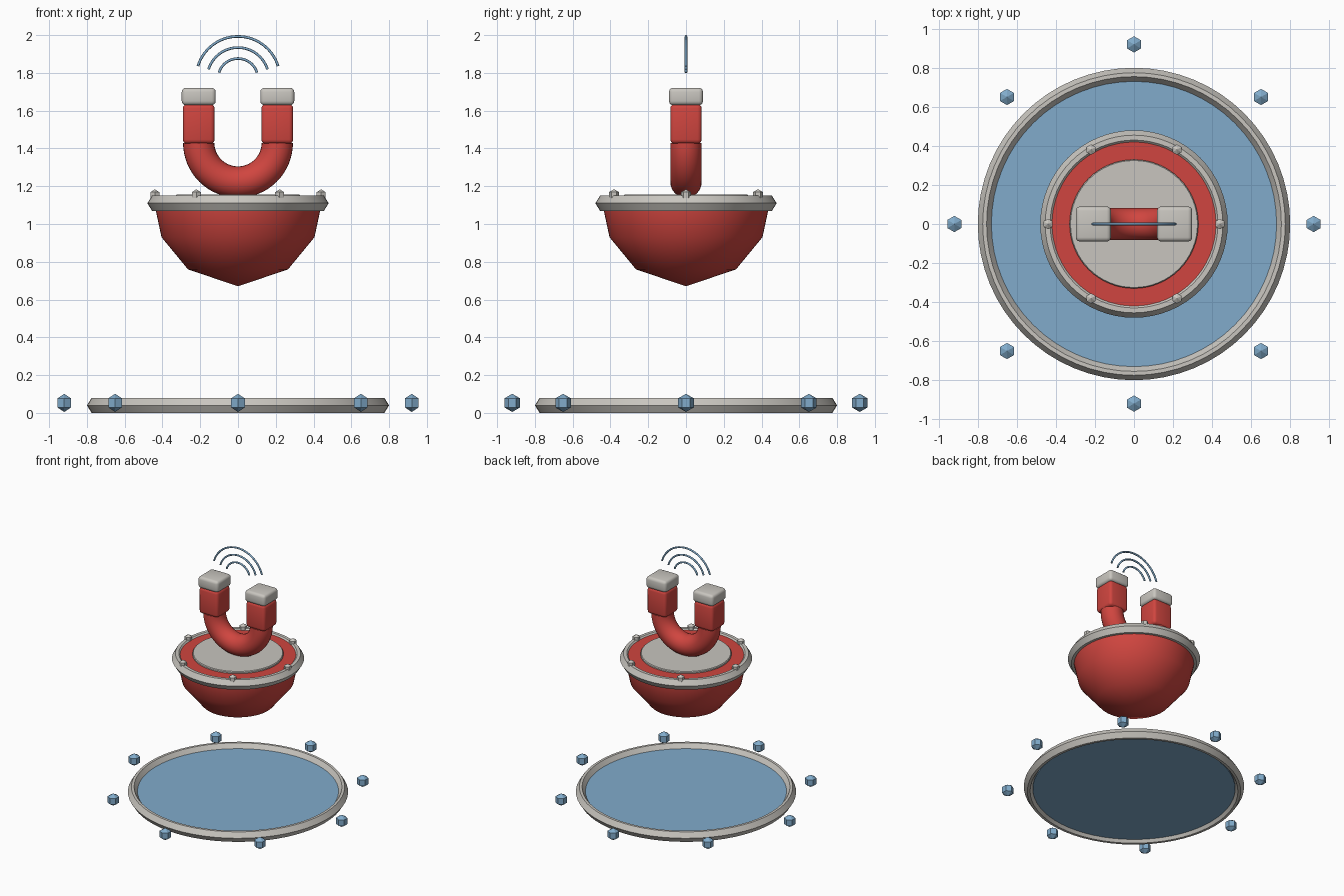
import bpy, bmesh, math
from mathutils import Vector

if "Cube" in bpy.data.objects:
    bpy.data.objects.remove(bpy.data.objects["Cube"])


def material(name, rgb):
    m = bpy.data.materials.new(name)
    m.diffuse_color = (*rgb, 1)
    m.use_nodes = True
    m.node_tree.nodes["Principled BSDF"].inputs["Base Color"].default_value = m.diffuse_color
    return m


RED = material("red paint", (0.63, 0.06, 0.05))
GREY = material("light grey metal", (0.58, 0.56, 0.52))
BLUE = material("soft blue", (0.22, 0.41, 0.60))


def finish(bm, name, mat, smooth=None):
    """Turn a bmesh into a named object; smooth is the sharp-edge angle in degrees."""
    bmesh.ops.remove_doubles(bm, verts=bm.verts, dist=1e-5)
    bmesh.ops.recalc_face_normals(bm, faces=bm.faces)
    me = bpy.data.meshes.new(name)
    bm.to_mesh(me)
    bm.free()
    me.materials.append(mat)
    ob = bpy.data.objects.new(name, me)
    bpy.context.collection.objects.link(ob)
    if smooth:
        bpy.ops.object.select_all(action='DESELECT')
        ob.select_set(True)
        bpy.context.view_layer.objects.active = ob
        bpy.ops.object.shade_smooth_by_angle(angle=math.radians(smooth))
    return ob


def lathe(name, profile, mat, n=64, closed=False, smooth=35, at=(0, 0, 0), phase=0.0):
    """Spin (radius, z) points round the z axis."""
    bm = bmesh.new()
    rings = []
    for r, z in profile:
        if r == 0:
            rings.append([bm.verts.new(Vector((0, 0, z)) + Vector(at))] * n)
        else:
            rings.append([bm.verts.new(Vector((r * math.cos(phase + math.tau * i / n),
                                               r * math.sin(phase + math.tau * i / n), z)) + Vector(at))
                          for i in range(n)])
    pairs = list(zip(rings, rings[1:])) + ([(rings[-1], rings[0])] if closed else [])
    for a, b in pairs:
        for i in range(n):
            j = (i + 1) % n
            bm.faces.new(list(dict.fromkeys((a[i], a[j], b[j], b[i]))))
    return finish(bm, name, mat, smooth)


def arc_tube(name, mat, centre_z, radius, tube, start, end, steps, sides):
    """Tube bent along an arc in the xz plane, with closed ends."""
    bm = bmesh.new()
    rings = []
    for s in range(steps + 1):
        a = math.radians(start + (end - start) * s / steps)
        ring = []
        for k in range(sides):
            t = math.tau * k / sides
            r = radius + tube * math.cos(t)
            ring.append(bm.verts.new((r * math.cos(a), tube * math.sin(t), centre_z + r * math.sin(a))))
        rings.append(ring)
    for a, b in zip(rings, rings[1:]):
        for k in range(sides):
            m = (k + 1) % sides
            bm.faces.new((a[k], a[m], b[m], b[k]))
    bm.faces.new(rings[0])
    bm.faces.new(rings[-1])
    return finish(bm, name, mat, 50)


def rounded_box(name, mat, centre, size, bevel):
    bm = bmesh.new()
    bmesh.ops.create_cube(bm, size=1)
    for v in bm.verts:
        v.co = Vector(c + s * p for c, s, p in zip(centre, size, v.co))
    bmesh.ops.bevel(bm, geom=bm.edges[:], offset=bevel, segments=3, profile=0.5, affect='EDGES')
    return finish(bm, name, mat, 35)


def nugget(name, mat, x, y, z, r):
    """Six-sided faceted ball."""
    w, h = r * 0.866, r * 0.5
    lathe(name, [(0, -r), (w, -h), (w, h), (0, r)], mat, n=6, smooth=None,
          at=(x, y, z), phase=math.pi / 2)


# Ground pad: faceted ring with a recessed disc
lathe("pad_ring", [(0.80, 0.04), (0.775, 0.08), (0.755, 0.08), (0.727, 0.04),
                   (0.755, 0.0), (0.775, 0.0)], GREY, closed=True)
lathe("pad_disc", [(0, 0.02), (0.735, 0.02), (0.735, 0.045), (0, 0.045)], BLUE)

# Loose nuggets round the pad
for i in range(8):
    a = math.tau * i / 8
    nugget(f"pad_nugget_{i + 1}", BLUE, 0.92 * math.cos(a), 0.92 * math.sin(a), 0.053, 0.048)

# Floating bowl with its flat lid, rim and bolts
lathe("bowl", [(0, 0.67), (0.265, 0.76), (0.405, 0.93), (0.437, 1.08), (0.437, 1.14), (0, 1.14)], RED, smooth=40)
lathe("bowl_rim", [(0.48, 1.11), (0.455, 1.15), (0.43, 1.15), (0.40, 1.12),
                   (0.43, 1.07), (0.455, 1.07)], GREY, closed=True)
lathe("lid_plate", [(0, 1.12), (0.33, 1.12), (0.33, 1.15), (0.325, 1.156), (0, 1.156)], GREY)
for i in range(6):
    a = math.tau * i / 6
    nugget(f"rim_bolt_{i + 1}", GREY, 0.44 * math.cos(a), 0.44 * math.sin(a), 1.153, 0.031)

# Horseshoe magnet: bend, two legs and two pole tips
arc_tube("magnet_bend", RED, 1.43, 0.208, 0.083, 180, 360, 32, 24)
for side, x in (("left", -0.208), ("right", 0.208)):
    rounded_box(f"magnet_leg_{side}", RED, (x, 0, 1.53), (0.168, 0.166, 0.21), 0.022)
    rounded_box(f"magnet_tip_{side}", GREY, (x, 0, 1.675), (0.18, 0.18, 0.092), 0.022)

# Field waves above the magnet
for i, r in enumerate((0.105, 0.163, 0.222)):
    arc_tube(f"field_wave_{i + 1}", BLUE, 1.771, r, 0.007, 17, 163, 28, 8)
